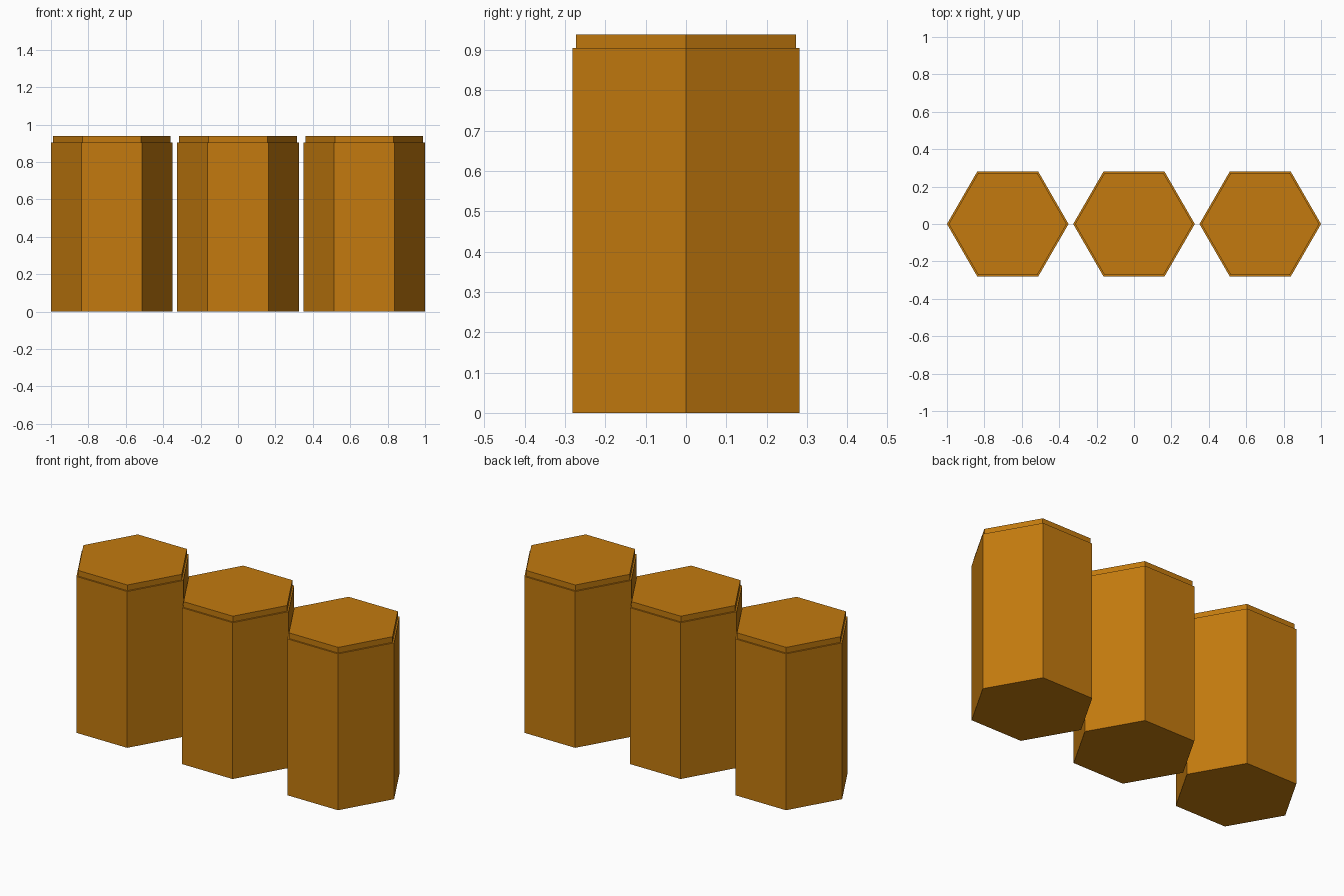
import bpy, bmesh, math

if "Cube" in bpy.data.objects:
    bpy.data.objects.remove(bpy.data.objects["Cube"])

amber = bpy.data.materials.new("amber_brown")
amber.diffuse_color = (0.546, 0.195, 0.0045, 1)
amber.use_nodes = True
amber.node_tree.nodes["Principled BSDF"].inputs["Base Color"].default_value = amber.diffuse_color

# Radius and height of each hexagonal ring, bottom to top
RINGS = [(0.325, 0.0), (0.325, 0.905), (0.315, 0.905), (0.315, 0.938)]


def hex_column(name, x):
    """Hexagonal column with a slightly narrower cap, corners pointing along x."""
    bm = bmesh.new()
    rings = [[bm.verts.new((r * math.cos(math.radians(60 * i)),
                            r * math.sin(math.radians(60 * i)), z))
              for i in range(6)] for r, z in RINGS]
    for low, high in zip(rings, rings[1:]):
        for i in range(6):
            j = (i + 1) % 6
            bm.faces.new((low[i], low[j], high[j], high[i]))
    bm.faces.new(rings[0][::-1])
    bm.faces.new(rings[-1])
    bmesh.ops.recalc_face_normals(bm, faces=bm.faces)
    mesh = bpy.data.meshes.new(name)
    bm.to_mesh(mesh)
    bm.free()
    mesh.materials.append(amber)
    obj = bpy.data.objects.new(name, mesh)
    obj.location.x = x
    bpy.context.collection.objects.link(obj)


# Row of three columns
for name, x in (("left_column", -0.675), ("middle_column", 0), ("right_column", 0.675)):
    hex_column(name, x)
